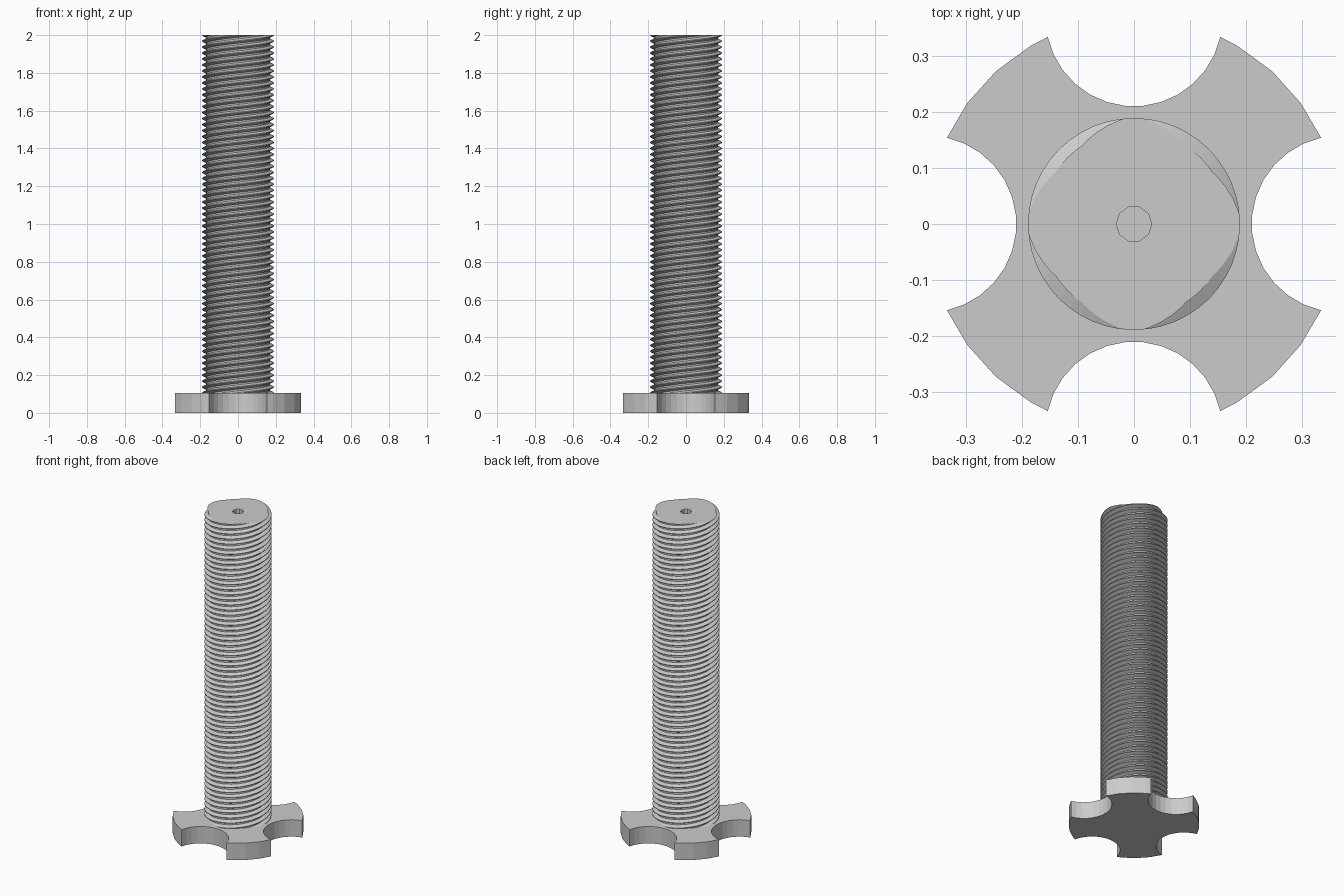
import bpy, bmesh, math
from math import cos, sin, pi, radians

cube = bpy.data.objects.get("Cube")
if cube:
    bpy.data.objects.remove(cube, do_unlink=True)

UNIT = 2 / 95                 # the screw is 95 mm tall overall
BASE_H, TOP = 5 * UNIT, 2.0
CREST, ROOT = 9 * UNIT, 8 * UNIT
STARTS, PITCH = 4, 1.5 * UNIT
SEGS = 48

grey = bpy.data.materials.new("plain grey")
grey.use_nodes = True
colour = (0.6, 0.6, 0.6, 1)
grey.diffuse_color = colour
grey.node_tree.nodes["Principled BSDF"].inputs["Base Color"].default_value = colour


def finish(bm, name):
    bmesh.ops.recalc_face_normals(bm, faces=bm.faces)
    mesh = bpy.data.meshes.new(name)
    bm.to_mesh(mesh)
    bm.free()
    mesh.materials.append(grey)
    obj = bpy.data.objects.new(name, mesh)
    bpy.context.collection.objects.link(obj)
    return obj


def polar(r, a, z=0.0):
    return (r * cos(a), r * sin(a), z)


# Knob: a disc with four round finger scallops
def knob():
    bm = bmesh.new()
    outer, scoop = 17.5 * UNIT, 7.5 * UNIT
    half = 2 * math.asin(scoop / (2 * outer))      # half angle taken by a scallop
    outline = []
    for q in range(4):
        turn = q * pi / 2
        first = 36 if q % 2 == 0 else 30
        arm = [half] + [radians(first + 12 * i) for i in range(3)] + [pi / 2 - half]
        outline += [polar(outer, turn + a) for a in arm]
        centre = turn + pi / 2
        cx, cy, _ = polar(outer, centre)
        sweep = pi / 2 - half / 2
        for i in range(1, 13):
            a = centre + pi - sweep + 2 * sweep * i / 13
            # walk the scallop from this arm to the next
            a = 2 * (centre + pi) - a
            outline.append((cx + scoop * cos(a), cy + scoop * sin(a), 0))
    face = bm.faces.new([bm.verts.new(p) for p in outline])
    ext = bmesh.ops.extrude_face_region(bm, geom=[face])
    tops = [v for v in ext["geom"] if isinstance(v, bmesh.types.BMVert)]
    bmesh.ops.translate(bm, verts=tops, vec=(0, 0, BASE_H))
    return finish(bm, "knob_base")


# Shaft: four-start helical thread, trimmed flat, with a bore in the top
def shaft():
    bm = bmesh.new()
    profile = [(-1 / 16, CREST), (1 / 16, CREST), (3 / 8, ROOT), (5 / 8, ROOT)]
    turns = int((TOP - BASE_H) / PITCH) + 2 * STARTS
    columns = []
    for i in range(SEGS + 1):
        a = 2 * pi * i / SEGS
        rise = STARTS * PITCH * i / SEGS
        columns.append([bm.verts.new(polar(r, a, TOP + rise + (k + t) * PITCH))
                        for k in range(-turns, STARTS) for t, r in profile])
    for left, right in zip(columns, columns[1:]):
        for j in range(len(left) - 1):
            bm.faces.new((left[j], right[j], right[j + 1], left[j + 1]))
    bmesh.ops.remove_doubles(bm, verts=bm.verts, dist=1e-5)
    for z, up in ((TOP, 1), (BASE_H - 0.01, -1)):
        bmesh.ops.bisect_plane(bm, geom=bm.verts[:] + bm.edges[:] + bm.faces[:], dist=1e-6,
                               plane_co=(0, 0, z), plane_no=(0, 0, up), clear_outer=True)
    bmesh.ops.remove_doubles(bm, verts=bm.verts, dist=1e-5)
    rim = [e for e in bm.edges if e.is_boundary and all(abs(v.co.z - TOP) < 1e-4 for v in e.verts)]

    # bore wall and floor
    count = 10
    upper, lower = ([bm.verts.new(polar(1.5 * UNIT, 2 * pi * i / count, z)) for i in range(count)]
                    for z in (TOP, BASE_H))
    for i in range(count):
        n = (i + 1) % count
        bm.faces.new((upper[i], upper[n], lower[n], lower[i]))
    bm.faces.new(lower)
    mouth = [bm.edges.get((upper[i], upper[(i + 1) % count])) for i in range(count)]

    # flat end between the thread and the bore
    bmesh.ops.triangle_fill(bm, edges=rim + mouth, use_beauty=True, normal=(0, 0, 1))
    bmesh.ops.recalc_face_normals(bm, faces=bm.faces)
    return finish(bm, "threaded_shaft")


knob()
shaft()
